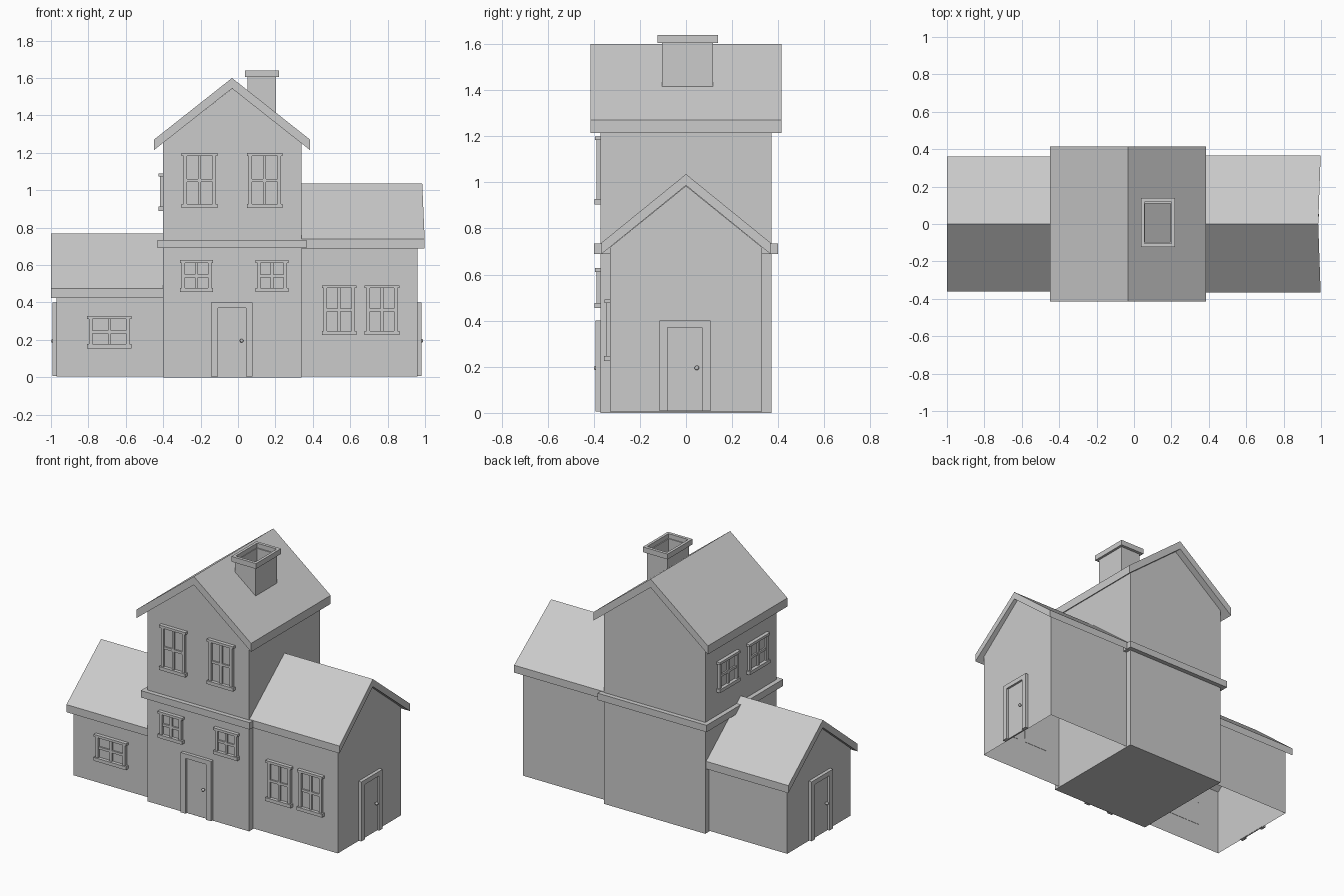
import bpy, bmesh
from math import radians
from mathutils import Matrix, Vector

if "Cube" in bpy.data.objects:
    bpy.data.objects.remove(bpy.data.objects["Cube"])


def finish(name, bm):
    bmesh.ops.recalc_face_normals(bm, faces=bm.faces)
    return link(name, bm)


def link(name, bm):
    me = bpy.data.meshes.new(name)
    bm.to_mesh(me)
    bm.free()
    ob = bpy.data.objects.new(name, me)
    bpy.context.collection.objects.link(ob)
    return ob


def add_box(bm, x0, x1, y0, y1, z0, z1, mat=Matrix()):
    m = (mat @ Matrix.Translation(((x0 + x1) / 2, (y0 + y1) / 2, (z0 + z1) / 2))
         @ Matrix.Diagonal((x1 - x0, y1 - y0, z1 - z0, 1)))
    bmesh.ops.create_cube(bm, size=1, matrix=m)


def prism(profile, a, b, along):
    """Extrude a (side, height) profile along 'x' or 'y' from a to b."""
    bm = bmesh.new()
    rings = []
    for t in (a, b):
        rings.append([bm.verts.new((t, s, z) if along == 'x' else (s, t, z))
                      for s, z in profile])
    n = len(profile)
    for i in range(n):
        j = (i + 1) % n
        bm.faces.new((rings[0][i], rings[0][j], rings[1][j], rings[1][i]))
    for r in rings:
        bm.faces.new(r)
    bmesh.ops.recalc_face_normals(bm, faces=bm.faces)
    return bm


def walls(name, mid, half, base, eave, ridge, a, b, along, open_dir=None):
    """Gabled walls; the roof covers the top, wings are open below and inside."""
    bm = prism([(mid - half, base), (mid + half, base), (mid + half, eave),
                (mid, ridge), (mid - half, eave)], a, b, along)
    bm.normal_update()
    gone = [f for f in bm.faces if f.normal.z > 0.1 or
            (open_dir and (f.normal.z < -0.9 or f.normal.x * open_dir > 0.9))]
    bmesh.ops.delete(bm, geom=gone, context='FACES')
    return link(name, bm)


def roof(name, mid, half, eave, ridge, th, a, b, along, ridge_b=None):
    bm = prism([(mid - half, eave - th), (mid - half, eave), (mid, ridge),
                (mid + half, eave), (mid + half, eave - th), (mid, ridge - th)],
               a, b, along)
    if ridge_b is not None:
        for v in bm.verts:
            if abs(v.co.x - b) < 1e-5 and abs(v.co.y - mid) < 1e-5:
                v.co.x = ridge_b
    return finish(name, bm)


def ring(name, outer, inner, z0, z1):
    """Rectangular tube from (x0, x1, y0, y1) outlines."""
    bm = bmesh.new()
    loops = []
    for (x0, x1, y0, y1), z in ((outer, z0), (outer, z1), (inner, z1), (inner, z0)):
        loops.append([bm.verts.new(p + (z,)) for p in
                      ((x0, y0), (x1, y0), (x1, y1), (x0, y1))])
    for k in range(4):
        p, q = loops[k], loops[(k + 1) % 4]
        for i in range(4):
            j = (i + 1) % 4
            bm.faces.new((p[i], p[j], q[j], q[i]))
    return finish(name, bm)


def wall_frame(origin, turn):
    return Matrix.Translation(origin) @ Matrix.Rotation(radians(turn), 4, 'Z')


def window(name, w, z0, z1, mat):
    """Window centred on local x = 0, facing local -y."""
    bm = bmesh.new()
    h = w / 2
    i = h - 0.01
    zm = (z0 + z1) / 2
    add_box(bm, -i, i, -0.004, 0.002, z0 + 0.01, z1 - 0.01, mat)        # glass
    add_box(bm, -h, h, -0.026, 0.002, z0, z0 + 0.022, mat)              # sill
    add_box(bm, -h, h, -0.024, 0.002, z1 - 0.016, z1, mat)              # head
    for s in (-1, 1):
        lo, hi = sorted((s * i, s * (i - 0.018)))
        add_box(bm, lo, hi, -0.018, 0.002, z0 + 0.022, z1 - 0.016, mat)  # jamb
    add_box(bm, -0.008, 0.008, -0.014, 0.002, z0 + 0.022, z1 - 0.016, mat)
    add_box(bm, -i + 0.018, i - 0.018, -0.0135, 0.002, zm - 0.008, zm + 0.008, mat)
    return finish(name, bm)


def door(name, mat, base):
    bm = bmesh.new()
    for s in (-1, 1):
        lo, hi = sorted((s * 0.075, s * 0.111))
        add_box(bm, lo, hi, -0.022, 0.002, base, 0.37, mat)             # jamb
    add_box(bm, -0.111, 0.111, -0.022, 0.002, 0.37, 0.40, mat)          # lintel
    add_box(bm, -0.075, 0.075, -0.008, 0.002, base, 0.37, mat)          # leaf
    finish(name, bm)
    bm = bmesh.new()
    bmesh.ops.create_uvsphere(bm, u_segments=12, v_segments=8, radius=0.01,
                              matrix=mat @ Matrix.Translation((0.052, -0.02, 0.195)))
    add_box(bm, 0.048, 0.056, -0.016, -0.006, 0.191, 0.199, mat)
    return finish(name + "_knob", bm)


# tower
walls("tower_walls", -0.03, 0.37, 0, 1.254, 1.545, -0.37, 0.37, 'y')
roof("tower_roof", -0.032, 0.418, 1.27, 1.60, 0.056, -0.415, 0.415, 'y')
ring("tower_belt", (-0.43, 0.365, -0.40, 0.40), (-0.395, 0.335, -0.365, 0.365), 0.69, 0.735)

# wings
walls("right_wing_walls", 0, 0.33, 0.005, 0.718, 0.985, 0.34, 0.96, 'x', -1)
roof("right_wing_roof", 0, 0.367, 0.738, 1.036, 0.049, 0.335, 0.998, 'x', 0.985)
walls("left_wing_walls", 0, 0.33, 0.005, 0.45, 0.72, -0.97, -0.40, 'x', 1)
roof("left_wing_roof", 0, 0.361, 0.475, 0.77, 0.05, -1.0, -0.395, 'x')

# chimney
ring("chimney_stack", (0.052, 0.202, -0.105, 0.118), (0.06, 0.194, -0.097, 0.11), 1.41, 1.61)
ring("chimney_cap", (0.038, 0.218, -0.123, 0.138), (0.056, 0.20, -0.103, 0.118), 1.605, 1.64)

# front windows: name, centre x, wall y, width, bottom, top
for name, x, y, w, z0, z1 in (
        ("upper_window_left", -0.205, -0.37, 0.192, 0.905, 1.20),
        ("upper_window_right", 0.143, -0.37, 0.192, 0.905, 1.20),
        ("lower_window_left", -0.222, -0.37, 0.178, 0.455, 0.628),
        ("lower_window_right", 0.182, -0.37, 0.178, 0.455, 0.628),
        ("wing_window_a", 0.541, -0.33, 0.186, 0.225, 0.492),
        ("wing_window_b", 0.770, -0.33, 0.186, 0.225, 0.492),
        ("left_wing_window", -0.688, -0.33, 0.236, 0.155, 0.328)):
    window(name, w, z0, z1, wall_frame((x, y, 0), 0))

# tower side windows, facing left
for k, y in enumerate((0.145, -0.165)):
    window(f"side_window_{k + 1}", 0.215, 0.89, 1.09, wall_frame((-0.40, y, 0), -90))

# doors
door("front_door", wall_frame((-0.033, -0.37, 0), 0), 0.005)
door("right_door", wall_frame((0.96, -0.005, 0), 90), 0.008)
door("left_door", wall_frame((-0.97, -0.005, 0), -90), 0.008)
